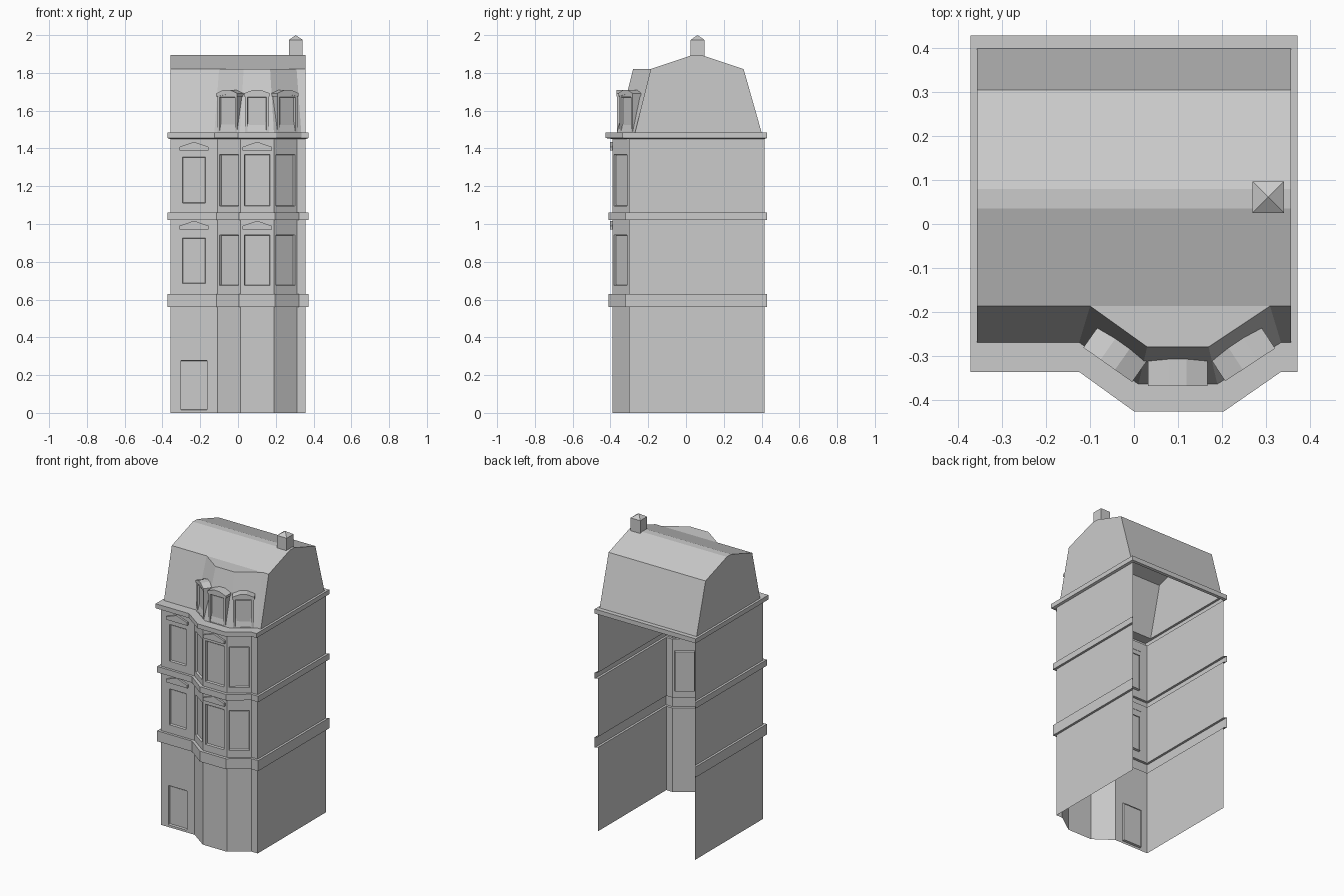
import bpy, bmesh
from mathutils import Vector

if "Cube" in bpy.data.objects:
    bpy.data.objects.remove(bpy.data.objects["Cube"])


def plan(x, back, front, bay, b0, b1, b2, b3):
    """Footprint from back left, round the front bay, to back right."""
    return [(-x, back), (-x, front), (b0, front), (b1, bay),
            (b2, bay), (b3, front), (x, front), (x, back)]


FOOT = plan(0.358, 0.415, -0.303, -0.39, -0.108, 0.013, 0.19, 0.313)
BAND = plan(0.373, 0.43, -0.32, -0.41, -0.115, 0.005, 0.197, 0.322)
CORNICE = plan(0.373, 0.43, -0.337, -0.427, -0.125, 0.0, 0.205, 0.335)
ROOF_LOW = plan(0.358, 0.40, -0.27, -0.365, -0.125, 0.01, 0.19, 0.335)
ROOF_TOP = plan(0.358, 0.305, -0.187, -0.28, -0.10, 0.03, 0.17, 0.31)


def finish(name, bm):
    bmesh.ops.remove_doubles(bm, verts=bm.verts, dist=1e-5)
    bmesh.ops.recalc_face_normals(bm, faces=bm.faces)
    mesh = bpy.data.meshes.new(name)
    bm.to_mesh(mesh)
    bm.free()
    ob = bpy.data.objects.new(name, mesh)
    bpy.context.collection.objects.link(ob)
    return ob


def face(bm, pts):
    bm.faces.new([bm.verts.new(p) for p in pts])


def ring(outline, z):
    return [Vector((x, y, z)) for x, y in outline]


def skin(bm, rings, closed):
    """Quads between successive rings."""
    for a, b in zip(rings, rings[1:]):
        n = len(a)
        for i in range(n if closed else n - 1):
            j = (i + 1) % n
            face(bm, [a[i], a[j], b[j], b[i]])


def frame(p, q):
    """Centre, along and outward directions of a wall segment."""
    p, q = Vector((*p, 0)), Vector((*q, 0))
    u = (q - p).normalized()
    return (p + q) / 2, u, Vector((u.y, -u.x, 0)), (q - p).length


def panel(bm, c, u, n, width, z0, z1, hole=None):
    """Flat wall piece, optionally with a recessed centred opening (w, z0, z1)."""
    def rect(w, a, b, depth=0):
        return [c + u * s * w / 2 - n * depth + Vector((0, 0, z))
                for s, z in ((-1, a), (1, a), (1, b), (-1, b))]
    outer = rect(width, z0, z1)
    if not hole:
        face(bm, outer)
        return
    w, a, b = hole
    rings = [outer, rect(w, a, b), rect(w - 0.004, a + 0.003, b - 0.003, 0.014),
             rect(w - 0.014, a + 0.007, b - 0.007, 0.014),
             rect(w - 0.014, a + 0.007, b - 0.007, 0.010)]
    skin(bm, rings, True)
    face(bm, rings[-1])


def prism(bm, c, u, n, profile, front, back):
    """Solid (along, z) profile extruded along the outward direction."""
    ends = [[c + u * s + n * d + Vector((0, 0, z)) for s, z in profile]
            for d in (front, back)]
    skin(bm, ends, True)
    for e in ends:
        face(bm, e)


# Walls, one storey at a time, open at the back
storeys = [
    ("ground_floor_wall", 0.0, 0.56, {1: (0.14, 0.015, 0.278)}),
    ("first_floor_wall", 0.63, 1.02, {1: (0.12, 0.685, 0.925), 2: (0.122, 0.675, 0.943),
                                      3: (0.134, 0.675, 0.943), 4: (0.122, 0.675, 0.943)}),
    ("second_floor_wall", 1.06, 1.45, {1: (0.12, 1.11, 1.355), 2: (0.122, 1.095, 1.367),
                                       3: (0.134, 1.095, 1.367), 4: (0.122, 1.095, 1.367)}),
]
for name, z0, z1, holes in storeys:
    bm = bmesh.new()
    for i in range(7):
        c, u, n, length = frame(FOOT[i], FOOT[i + 1])
        panel(bm, c, u, n, length, z0, z1, holes.get(i))
    finish(name, bm)

# Hollow string courses between storeys
for name, z0, z1 in (("lower_band", 0.56, 0.63), ("upper_band", 1.02, 1.06)):
    bm = bmesh.new()
    skin(bm, [ring(FOOT, z0), ring(BAND, z0), ring(BAND, z1), ring(FOOT, z1)], False)
    finish(name, bm)

# Roof cornice, running all the way round
bm = bmesh.new()
skin(bm, [ring(FOOT, 1.45), ring(CORNICE, 1.455), ring(CORNICE, 1.485),
          ring(ROOF_LOW, 1.485)], True)
finish("cornice", bm)

# Mansard roof with bay projection
bm = bmesh.new()
low, top = ring(ROOF_LOW, 1.485), ring(ROOF_TOP, 1.82)
skin(bm, [low, top], True)
face(bm, top[2:6])
ridge = [[Vector((x, y, 1.895)) for y in (0.035, 0.08)] for x in (-0.358, 0.358)]
(lf, lb), (rf, rb) = ridge
face(bm, [top[1], top[2], top[5], top[6], rf, lf])
face(bm, [lf, rf, rb, lb])
face(bm, [lb, rb, top[7], top[0]])
face(bm, [top[0], top[1], lf, lb])
face(bm, [top[6], top[7], rb, rf])
finish("mansard_roof", bm)

# Dormers on the three bay faces
for i, side in ((2, "left"), (3, "centre"), (4, "right")):
    c, u, n, _ = frame(ROOF_LOW[i], ROOF_LOW[i + 1])
    bm = bmesh.new()
    w = 0.126
    panel(bm, c, u, n, w, 1.485, 1.685, (0.1, 1.49, 1.672))
    for s in (-1, 1):
        e = c + u * s * w / 2
        face(bm, [e + Vector((0, 0, 1.485)), e + Vector((0, 0, 1.685)),
                  e - n * 0.055 + Vector((0, 0, 1.685))])
    finish("dormer_" + side, bm)
    bm = bmesh.new()
    prism(bm, c, u, n, [(-0.068, 1.675), (-0.068, 1.692), (-0.02, 1.71), (0.02, 1.71),
                        (0.068, 1.692), (0.068, 1.675), (0, 1.686)], 0.004, -0.062)
    finish("dormer_cap_" + side, bm)

# Window pediments on the flat front walls
for i, side in ((1, "left"), (3, "bay")):
    c, u, n, _ = frame(FOOT[i], FOOT[i + 1])
    for level, z in (("first", 0.97), ("second", 1.388)):
        bm = bmesh.new()
        prism(bm, c, u, n, [(-0.078, z), (-0.078, z + 0.02), (0, z + 0.047),
                            (0.078, z + 0.02), (0.078, z)], 0.013, -0.002)
        finish("pediment_%s_%s" % (side, level), bm)

# Chimney with pyramid cap
bm = bmesh.new()
h = 0.036
square = [(0.306 - h, 0.061 - h), (0.306 + h, 0.061 - h),
          (0.306 + h, 0.061 + h), (0.306 - h, 0.061 + h)]
cap = ring(square, 1.975)
skin(bm, [ring(square, 1.86), cap, [Vector((0.306, 0.061, 2.0))] * 4][:2], True)
for k in range(4):
    face(bm, [cap[k], cap[(k + 1) % 4], Vector((0.306, 0.061, 2.0))])
finish("chimney", bm)
